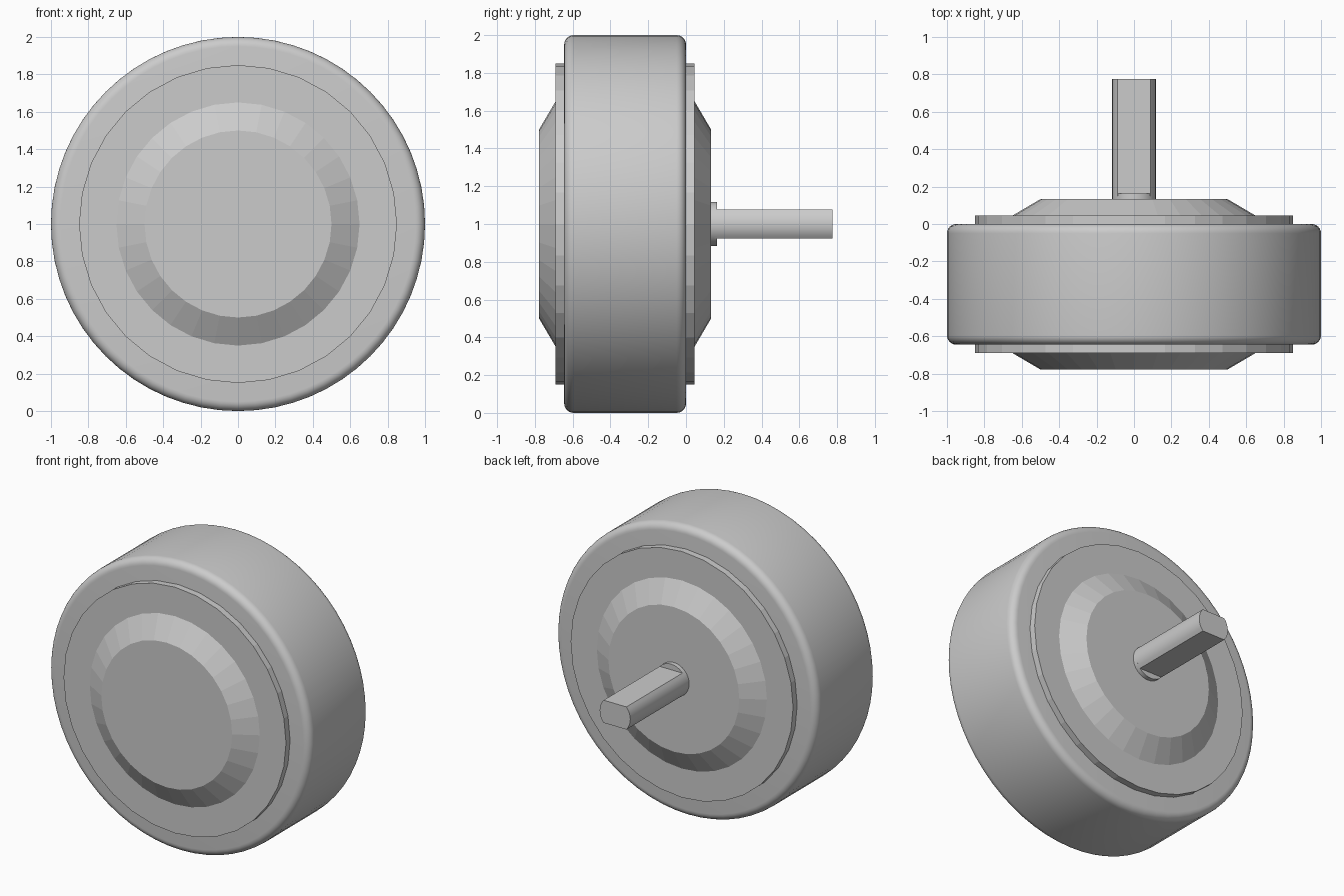
import bpy, bmesh, math

cube = bpy.data.objects.get("Cube")
if cube:
    bpy.data.objects.remove(cube, do_unlink=True)

SIDES = 32
AXIS_Z = 1.0

grey = bpy.data.materials.new("plain grey")
grey.use_nodes = True
colour = (0.6, 0.6, 0.6, 1)
grey.diffuse_color = colour
bsdf = next(n for n in grey.node_tree.nodes if n.type == "BSDF_PRINCIPLED")
bsdf.inputs["Base Color"].default_value = colour


def loft(name, sections, smooth=False):
    """Skin a row of closed sections and cap both ends."""
    bm = bmesh.new()
    rings = [[bm.verts.new(p) for p in s] for s in sections]
    for a, b in zip(rings, rings[1:]):
        n = len(a)
        for i in range(n):
            j = (i + 1) % n
            bm.faces.new((a[i], a[j], b[j], b[i]))
    bm.faces.new(rings[0])
    bm.faces.new(rings[-1])
    bmesh.ops.recalc_face_normals(bm, faces=bm.faces)
    mesh = bpy.data.meshes.new(name)
    bm.to_mesh(mesh)
    bm.free()
    mesh.materials.append(grey)
    obj = bpy.data.objects.new(name, mesh)
    bpy.context.collection.objects.link(obj)
    if smooth:
        bpy.ops.object.select_all(action="DESELECT")
        obj.select_set(True)
        bpy.context.view_layer.objects.active = obj
        bpy.ops.object.shade_smooth_by_angle(angle=math.radians(30))
    return obj


def ring(r, y, sides=SIDES):
    steps = [2 * math.pi * i / sides for i in range(sides)]
    return [(r * math.cos(a), y, AXIS_Z + r * math.sin(a)) for a in steps]


def turned(name, profile, smooth=False, sides=SIDES):
    return loft(name, [ring(r, y, sides) for r, y in profile], smooth)


# Main drum with rounded rims
FRONT, BACK, ROUND, STEPS = -0.645, 0.0, 0.05, 6
arc = [math.pi / 2 * i / STEPS for i in range(STEPS + 1)]
half = [(1 - ROUND + ROUND * math.sin(a), ROUND * (1 - math.cos(a))) for a in arc]
drum = [(r, FRONT + d) for r, d in half] + [(r, BACK - d) for r, d in reversed(half)]
turned("drum", drum, smooth=True, sides=2 * SIDES)

# Raised disc and tapered hub on each face
for side, face, out in (("front", FRONT, -1), ("back", BACK, 1)):
    disc_y = face + out * 0.045
    turned(side + "_disc", [(0.85, face - out * 0.02), (0.85, disc_y)])
    turned(side + "_hub", [(0.65, disc_y - out * 0.02), (0.65, disc_y),
                           (0.5, face + out * 0.133)])

# Round collar, then axle with flats above and below
R, FLAT, TIP = 0.117, 0.078, 0.775
turned("axle_collar", [(R, 0.12), (R, 0.163)], smooth=True)
limit = math.asin(FLAT / R)
angles = [limit * (i / 4 - 1) for i in range(9)]
angles += [a + math.pi for a in angles]
loft("axle", [[(R * math.cos(a), y, AXIS_Z + R * math.sin(a)) for a in angles]
              for y in (0.15, TIP)], smooth=True)
